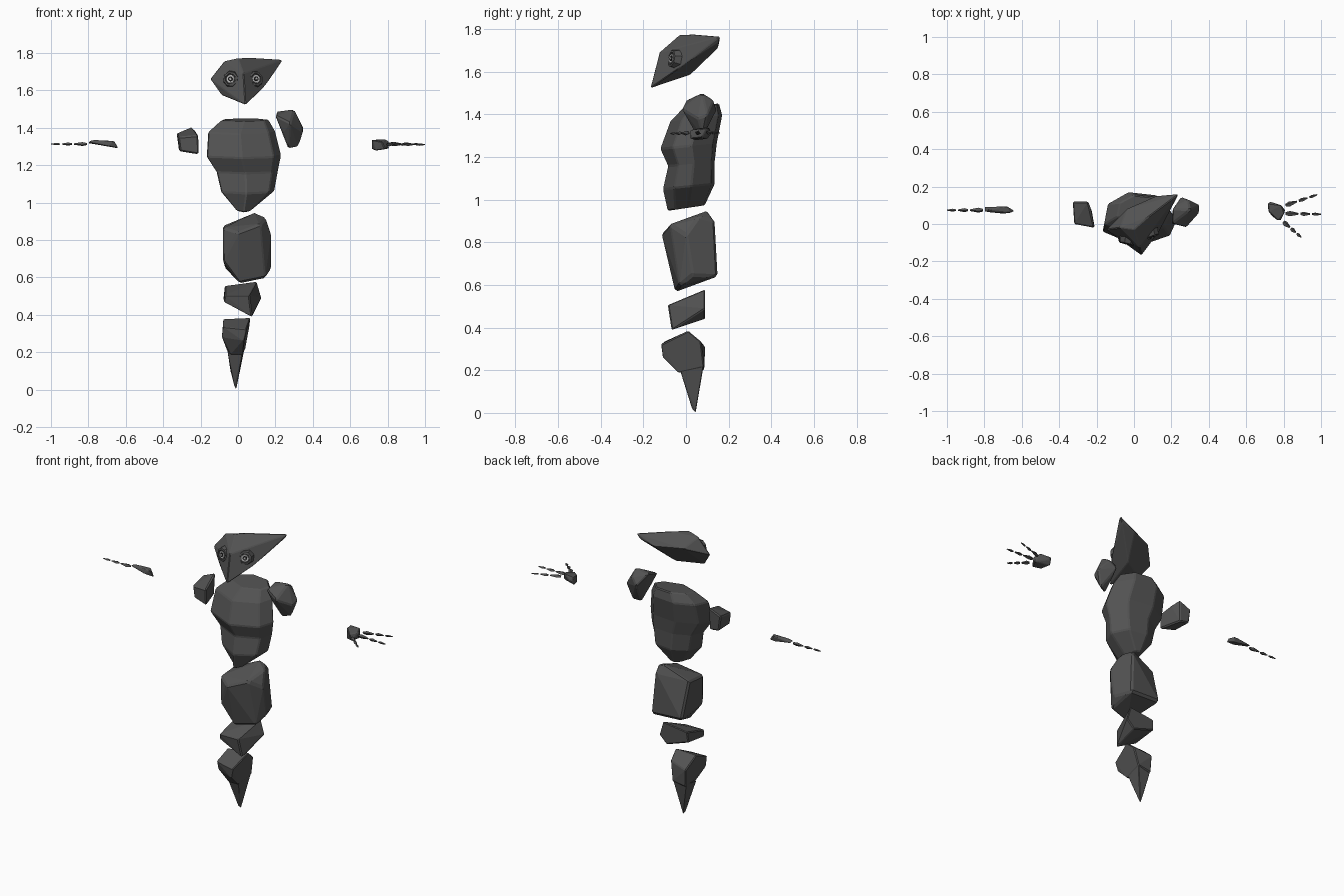
import bpy, bmesh, math
from mathutils import Vector
from mathutils.bvhtree import BVHTree

if "Cube" in bpy.data.objects:
    bpy.data.objects.remove(bpy.data.objects["Cube"])


def material(name, v):
    m = bpy.data.materials.new(name)
    m.diffuse_color = (v, v, v, 1)
    m.use_nodes = True
    m.node_tree.nodes["Principled BSDF"].inputs["Base Color"].default_value = m.diffuse_color
    return m


STONE = material("dark stone", 0.085)
RIM = material("deep grey", 0.045)
PALE = material("pale grey", 0.45)
BLACK = material("black", 0.01)


def finish(name, bm, mat, bevel=0.0):
    bmesh.ops.recalc_face_normals(bm, faces=bm.faces)
    mesh = bpy.data.meshes.new(name)
    bm.to_mesh(mesh)
    bm.free()
    mesh.materials.append(mat)
    ob = bpy.data.objects.new(name, mesh)
    bpy.context.collection.objects.link(ob)
    if bevel:
        b = ob.modifiers.new("chipped edges", 'BEVEL')
        b.width, b.segments = bevel, 1
        b.limit_method, b.angle_limit = 'ANGLE', math.radians(25)
    return ob


def rock(name, points, bevel=0.007):
    """Faceted stone wrapped round a few corner points."""
    bm = bmesh.new()
    for p in points:
        bm.verts.new(p)
    res = bmesh.ops.convex_hull(bm, input=bm.verts)
    junk = {g for g in res["geom_interior"] + res["geom_unused"]
            if isinstance(g, bmesh.types.BMVert)}
    bmesh.ops.delete(bm, geom=list(junk), context='VERTS')
    bmesh.ops.dissolve_limit(bm, angle_limit=math.radians(7),
                             verts=bm.verts, edges=bm.edges)
    return finish(name, bm, STONE, bevel)


def shard(name, a, b, r):
    """Finger bone: four-sided splinter, thickest near its root."""
    a, b = Vector(a), Vector(b)
    d = (b - a).normalized()
    side, up = d.cross(Vector((0, 0, 1))), Vector((0, 0, 1))
    pts = []
    for t, k in ((0, 0.55), (0.35, 1), (1, 0.35)):
        c = a.lerp(b, t)
        pts += [c + side * r * k * s + up * r * 0.8 * k * u
                for s, u in ((1, 0.4), (-0.3, 1), (-1, -0.4), (0.3, -1))]
    return rock(name, pts, 0)


def finger(name, a, b, r):
    a, b = Vector(a), Vector(b)
    for i, (s, e) in enumerate(((0, 0.36), (0.42, 0.69), (0.75, 1))):
        shard(f"{name}_bone_{i + 1}", a.lerp(b, s), a.lerp(b, e), r * (1 - 0.2 * i))


# Head: beaked wedge with a swept-back horn on one side
head = rock("head", [
    (.04, -.168, 1.522), (.03, -.125, 1.69), (-.15, -.03, 1.66), (-.075, -.02, 1.755),
    (-.09, -.06, 1.575), (0, -.03, 1.772), (.08, .04, 1.775), (.24, .16, 1.765),
    (.22, .155, 1.735), (.12, .15, 1.71), (.135, -.04, 1.61), (.06, .02, 1.585),
    (-.04, .08, 1.71)], 0.004)

# Eyes: seated on the face, each a rim with stacked discs
bm = bmesh.new()
bm.from_mesh(head.data)
tree = BVHTree.FromBMesh(bm)
bm.free()
for side, x in (("left", -.037), ("right", .092)):
    hit, nor, _, _ = tree.ray_cast(Vector((x, -1, 1.66)), Vector((0, 1, 0)))
    n = (nor + Vector((0, -1, 0))).normalized()
    turn = n.to_track_quat('Z', 'Y').to_matrix().to_4x4()
    # Rim ring, octagonal with a sunken inner edge
    bm = bmesh.new()
    rings = [[bm.verts.new((r * math.cos(i * math.pi / 4 + .3),
                            r * math.sin(i * math.pi / 4 + .3), z)) for i in range(8)]
             for r, z in ((.05, -.02), (.04, .012), (.03, .014), (.026, .004))]
    for lo, hi in zip(rings, rings[1:]):
        for i in range(8):
            j = (i + 1) % 8
            bm.faces.new((lo[i], lo[j], hi[j], hi[i]))
    bm.transform(turn)
    bmesh.ops.translate(bm, verts=bm.verts, vec=hit)
    finish(f"{side}_eye_rim", bm, STONE)
    for part, r, z, mat in (("socket", .028, .006, RIM), ("iris", .021, .010, PALE),
                            ("pupil", .013, .012, BLACK), ("glint", .006, .014, PALE)):
        bm = bmesh.new()
        bmesh.ops.create_cone(bm, cap_ends=True, segments=16, radius1=r, radius2=r, depth=.005)
        bm.transform(turn)
        bmesh.ops.translate(bm, verts=bm.verts, vec=hit + n * z)
        finish(f"{side}_eye_{part}", bm, mat)

# Chest: stacked seven-sided sections (z, x range, y range, tilt)
outline = ((.47, 0), (.9, .22), (1, .55), (.78, .93), (.36, 1), (.06, .75), (0, .3))
sections = ((.96, -.005, .07, -.09, .09, .15), (1.06, -.09, .195, -.11, .135, .1),
            (1.165, -.115, .215, -.085, .135, .1), (1.25, -.168, .232, -.122, .145, .1),
            (1.375, -.16, .2, -.075, .17, .12), (1.435, -.09, .165, -.01, .155, .1))
bm = bmesh.new()
rings = []
for z, x0, x1, y0, y1, tilt in sections:
    rings.append([bm.verts.new((x0 + (x1 - x0) * u, y0 + (y1 - y0) * v,
                                z + tilt * (y0 + (y1 - y0) * v))) for u, v in outline])
for lo, hi in zip(rings, rings[1:]):
    for i in range(7):
        j = (i + 1) % 7
        bm.faces.new((lo[i], lo[j], hi[j], hi[i]))
bm.faces.new(rings[0][::-1])
bm.faces.new(rings[-1])
finish("chest", bm, STONE, 0.006)

# Waist stone
rock("waist", [
    (-.08, -.06, .865), (0, -.115, .84), (.12, -.075, .885), (.09, .1, .948),
    (.15, .06, .92), (.12, .135, .9), (-.08, .08, .875), (.178, 0, .835),
    (.178, .03, .645), (.145, -.03, .595), (.01, -.05, .567), (-.082, -.06, .69),
    (-.07, .145, .65), (.14, .148, .64)], 0.01)

# Pelvis stone
rock("pelvis", [
    (-.07, -.085, .505), (.06, -.085, .505), (-.077, -.075, .47), (.075, -.067, .388),
    (-.07, .09, .555), (.1, .09, .578), (.126, .09, .49), (.075, .09, .44),
    (-.077, .085, .49)], 0.005)

# Tail: ledged upper stone and tapering spike
rock("tail_upper", [
    (-.08, -.1, .335), (.045, -.117, .322), (-.078, .01, .378), (.067, .01, .385),
    (.06, .07, .335), (-.06, .09, .31), (.03, -.11, .262), (-.086, -.08, .28),
    (-.055, .085, .2), (.038, .085, .215), (-.04, -.035, .188), (.025, -.035, .188)], 0.005)
rock("tail_spike", [
    (-.058, .08, .22), (.036, .083, .225), (-.055, -.025, .2), (.025, -.028, .2),
    (-.018, .03, .015), (-.01, .045, 0), (-.04, .05, .1)], 0.003)

# Shoulder stones
rock("left_shoulder", [
    (-.328, .12, 1.37), (-.245, .12, 1.405), (-.32, 0, 1.35), (-.212, -.02, 1.36),
    (-.225, .07, 1.375), (-.315, .12, 1.275), (-.25, .115, 1.265), (-.31, 0, 1.275),
    (-.21, -.02, 1.258)])
rock("right_shoulder", [
    (.2, 0, 1.465), (.205, .08, 1.487), (.3, .075, 1.5), (.29, .13, 1.465),
    (.28, -.02, 1.425), (.352, .1, 1.395), (.347, .055, 1.38), (.32, .08, 1.295),
    (.27, .06, 1.285), (.25, .145, 1.42), (.24, .02, 1.37)])

# Left hand: thin palm and one finger line
rock("left_palm", [
    (-.8, .09, 1.318), (-.8, .065, 1.322), (-.78, .075, 1.335), (-.68, .095, 1.33),
    (-.66, .06, 1.328), (-.638, .07, 1.29), (-.7, .055, 1.302), (-.68, .09, 1.298)], 0.003)
finger("left_finger", (-.808, .074, 1.313), (-1, .074, 1.313), .013)

# Right hand: palm, two fingers and a thumb
rock("right_palm", [
    (.715, .11, 1.335), (.72, .065, 1.335), (.79, .1, 1.338), (.805, .06, 1.33),
    (.77, .018, 1.325), (.715, .1, 1.285), (.735, .045, 1.278), (.785, .02, 1.285),
    (.808, .075, 1.29), (.73, .12, 1.31)], 0.004)
finger("right_back_finger", (.81, .1, 1.315), (.98, .157, 1.312), .013)
finger("right_middle_finger", (.81, .056, 1.313), (1, .052, 1.31), .014)
finger("right_thumb", (.798, .012, 1.312), (.895, -.072, 1.31), .014)
